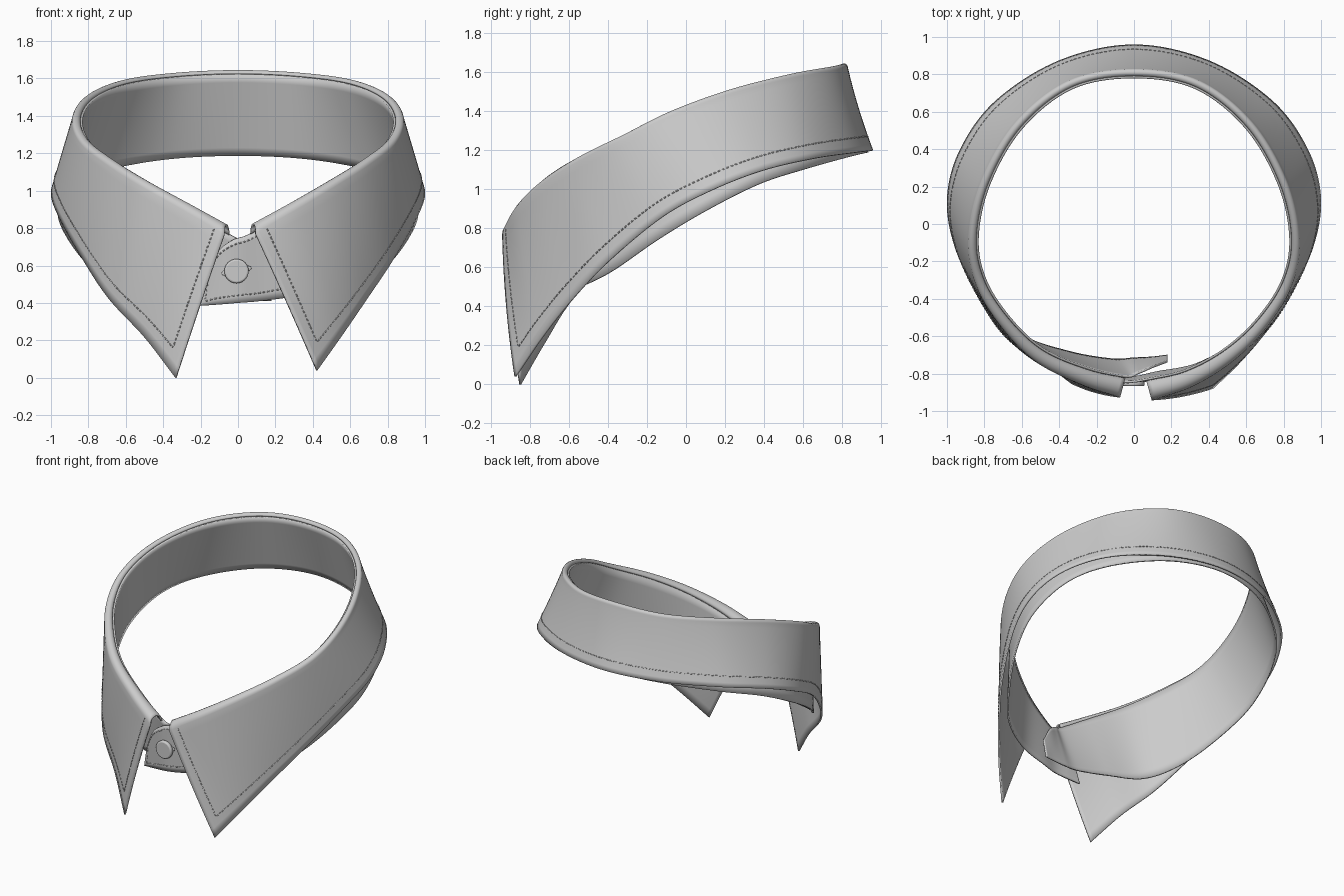
import bpy, math
from mathutils import Vector as V

if "Cube" in bpy.data.objects:
    bpy.data.objects.remove(bpy.data.objects["Cube"])

# Stations from back centre to right front: fold crest, leaf hem, stand bottom
FOLD = [(0, .81, 1.645), (.34, .75, 1.63), (.62, .53, 1.59), (.80, .22, 1.51), (.865, -.08, 1.40),
        (.82, -.32, 1.28), (.68, -.54, 1.17), (.50, -.71, 1.06), (.29, -.83, .94), (.08, -.89, .825)]
HEM = [(0, .96, 1.20), (.40, .875, 1.19), (.74, .66, 1.16), (.93, .40, 1.10), (1.0, .14, 1.0),
       (.96, -.12, .86), (.83, -.40, .63), (.69, -.60, .42), (.56, -.75, .23), (.425, -.88, .04)]
BASE = [(0, .935, 1.19), (.39, .85, 1.17), (.72, .63, 1.11), (.90, .38, 1.03), (.965, .10, .89),
        (.91, -.15, .74), (.77, -.40, .57), (.60, -.60, .48), (.35, -.75, .44), (.12, -.80, .41)]


def both_sides(right, left_end):
    """Mirror the stations, replacing the last two on the left."""
    left = [(-x, y, z) for x, y, z in right[1:-2]] + left_end
    return [V(p) for p in left[::-1] + right]


fold = both_sides(FOLD, [(-.26, -.82, .93), (-.06, -.875, .82)])
hem = both_sides(HEM, [(-.50, -.73, .215), (-.335, -.855, 0)])
base = both_sides(BASE, [(-.35, -.69, .45), (-.12, -.73, .42)])


def spline(pts, t):
    """Catmull-Rom point at station t."""
    n = len(pts) - 1
    i = max(0, min(int(t), n - 1))
    u = t - i
    b, c = pts[i], pts[i + 1]
    a = pts[i - 1] if i > 0 else 2 * b - c
    d = pts[i + 2] if i + 2 <= n else 2 * c - b
    return .5 * (2 * b + (c - a) * u + (2 * a - 5 * b + 4 * c - d) * u * u
                 + (3 * b - a - 3 * c + d) * u ** 3)


def frame(t):
    """Fold centre, outward direction and fold radius."""
    k = spline(fold, min(t + .05, 18)) - spline(fold, max(t - .05, 0))
    n = V((-k.y, k.x, 0)).normalized()
    s = abs(t - 9) / 9
    r = .02 + .035 * s ** 3
    return spline(fold, t) - V((0, 0, r)), n, r, s


def leaf(t, v):
    c, n, r, s = frame(t)
    p = (c + n * r).lerp(spline(hem, t), v)
    return p + n * (.02 * s - .008) * 4 * v * (1 - v)


def roll(t, a):
    c, n, r, s = frame(t)
    return c + r * (math.sin(a) * V((0, 0, 1)) - math.cos(a) * n)


# Stand stations continue past the folds as overlapping button tabs
tab_top_l = [(.18, -.74, .55), (.10, -.77, .68), (.03, -.80, .73)]
tab_base_l = [(.18, -.71, .41), (.10, -.72, .41), (0, -.725, .41)]
tab_top_r = [(-.03, -.85, .735), (-.11, -.845, .67), (-.165, -.835, .54)]
tab_base_r = [(0, -.825, .40), (-.12, -.82, .39), (-.20, -.815, .385)]
top = [V(p) for p in tab_top_l] + [roll(i, 0) for i in range(19)] + [V(p) for p in tab_top_r]
base = [V(p) for p in tab_base_l] + base + [V(p) for p in tab_base_r]


def stand(t, v):
    return spline(top, t).lerp(spline(base, t), v)


def sheet(name, rows, thickness):
    m = len(rows[0])
    verts = [p for row in rows for p in row]
    faces = [(i * m + j, (i + 1) * m + j, (i + 1) * m + j + 1, i * m + j + 1)
             for i in range(len(rows) - 1) for j in range(m - 1)]
    me = bpy.data.meshes.new(name)
    me.from_pydata(verts, [], faces)
    ob = bpy.data.objects.new(name, me)
    bpy.context.collection.objects.link(ob)
    mod = ob.modifiers.new("thickness", 'SOLIDIFY')
    mod.thickness, mod.offset = thickness, -1
    smooth(ob)
    return ob


def smooth(ob):
    bpy.ops.object.select_all(action='DESELECT')
    ob.select_set(True)
    bpy.context.view_layer.objects.active = ob
    bpy.ops.object.shade_smooth_by_angle(angle=math.radians(40))


# Folded collar leaf and the inner stand
rows = []
for i in range(181):
    t = i / 10
    rows.append([roll(t, math.pi * j / 8) for j in range(8)] + [leaf(t, j / 14) for j in range(15)])
sheet("collar_leaf", rows, .012)
sheet("collar_stand", [[stand(i / 8, j / 10) for j in range(11)] for i in range(24 * 8 + 1)], .012)


def stitches(name, path, step=.024):
    """Short raised dashes along a dense path."""
    cu = bpy.data.curves.new(name, 'CURVE')
    cu.dimensions, cu.bevel_depth, cu.bevel_resolution = '3D', .0035, 0
    cu.use_fill_caps = True
    dist, nxt, start = 0, 0, None
    for a, b in zip(path, path[1:]):
        dist += (b - a).length
        if start is None and dist >= nxt:
            start = b
        elif start is not None and dist >= nxt + step * .6:
            sp = cu.splines.new('POLY')
            sp.points.add(1)
            sp.points[0].co, sp.points[1].co = (*start, 1), (*b, 1)
            start, nxt = None, nxt + step
    ob = bpy.data.objects.new(name, cu)
    bpy.context.collection.objects.link(ob)


def inset(surf, t, d):
    return 1 - d / (surf(t, 1) - surf(t, 0)).length


# Leaf stitching: down one front edge, round the hem, up the other
e, N = .28, 2000
v0, v1 = inset(leaf, e, .11), inset(leaf, 18 - e, .11)
path = [leaf(e, v0 * i / 200) for i in range(200)]
for i in range(N + 1):
    t = e + (18 - 2 * e) * i / N
    path.append(leaf(t, inset(leaf, t, .075 + .035 * (abs(t - 9) / 9) ** 4)))
path += [leaf(18 - e, v1 * (1 - i / 200)) for i in range(1, 201)]
stitches("leaf_stitching", path)

# Tab stitching: top edge, rounded end, bottom edge
e = 23.75
path = [stand(20.5 + (e - 20.5) * i / 200, .08) for i in range(200)]
path += [stand(e, .08 + .78 * i / 80) for i in range(80)]
path += [stand(e - (e - 20) * i / 250, .88) for i in range(251)]
stitches("tab_stitching", path)

# Button with rounded rim, and the buttonhole bar behind it
bpy.ops.mesh.primitive_cylinder_add(vertices=40, radius=.065, depth=.03,
                                    location=(-.008, -.852, .57), rotation=(math.pi / 2, 0, 0))
button = bpy.context.object
button.name = "button"
bev = button.modifiers.new("rim", 'BEVEL')
bev.width, bev.segments = .01, 3
smooth(button)
bpy.ops.mesh.primitive_uv_sphere_add(segments=24, ring_count=12, radius=1,
                                     location=(-.008, -.84, .572), rotation=(0, -.2, 0))
hole = bpy.context.object
hole.name = "buttonhole"
hole.scale = (.082, .008, .025)
smooth(hole)
